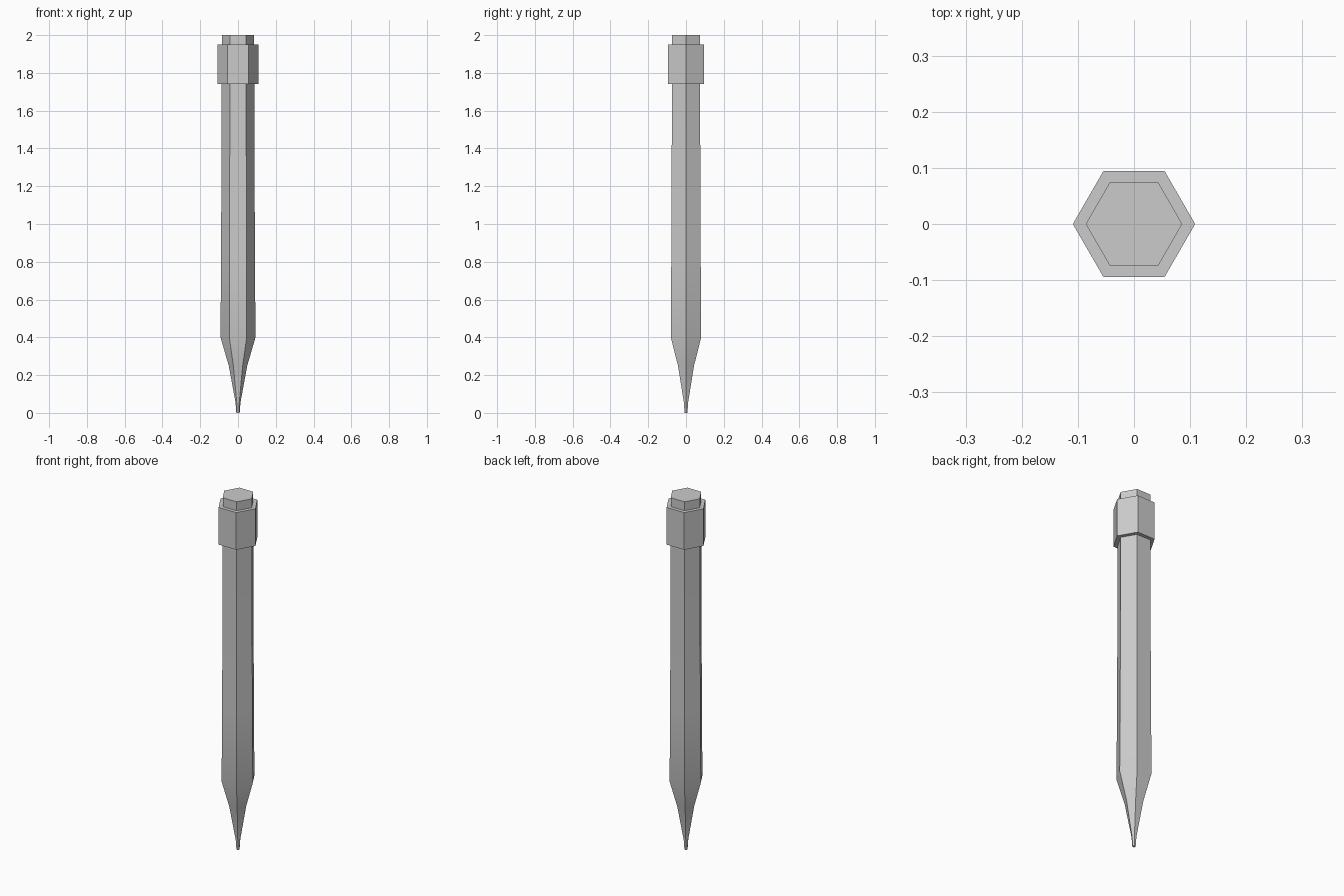
import bpy, bmesh, math

if "Cube" in bpy.data.objects:
    bpy.data.objects.remove(bpy.data.objects["Cube"])


def hex_loft(name, profile):
    """Closed six-sided solid from (z, radius) rings, corners on the x axis."""
    bm = bmesh.new()
    rings = []
    for z, r in profile:
        rings.append([bm.verts.new((r * math.cos(i * math.pi / 3),
                                    r * math.sin(i * math.pi / 3), z)) for i in range(6)])
    for low, high in zip(rings, rings[1:]):
        for i in range(6):
            j = (i + 1) % 6
            bm.faces.new((low[i], low[j], high[j], high[i]))
    bm.faces.new(rings[0][::-1])
    bm.faces.new(rings[-1])
    mesh = bpy.data.meshes.new(name)
    bm.to_mesh(mesh)
    bm.free()
    obj = bpy.data.objects.new(name, mesh)
    bpy.context.collection.objects.link(obj)
    # soft shading along the taper, crisp hexagon corners
    bpy.ops.object.select_all(action='DESELECT')
    obj.select_set(True)
    bpy.context.view_layer.objects.active = obj
    bpy.ops.object.shade_smooth_by_angle(angle=math.radians(30))
    return obj


# Shaft with its sharpened point, slightly thinner toward the top
hex_loft("shaft", [(0, 0.009), (0.055, 0.013), (0.25, 0.049), (0.4, 0.0925),
                   (0.8, 0.09), (1.2, 0.088), (1.57, 0.0865), (1.76, 0.086)])

# Wide collar near the top
hex_loft("collar", [(1.74, 0.109), (1.95, 0.109)])

# End cap standing out of the collar
hex_loft("end_cap", [(1.93, 0.086), (2.0, 0.086)])
